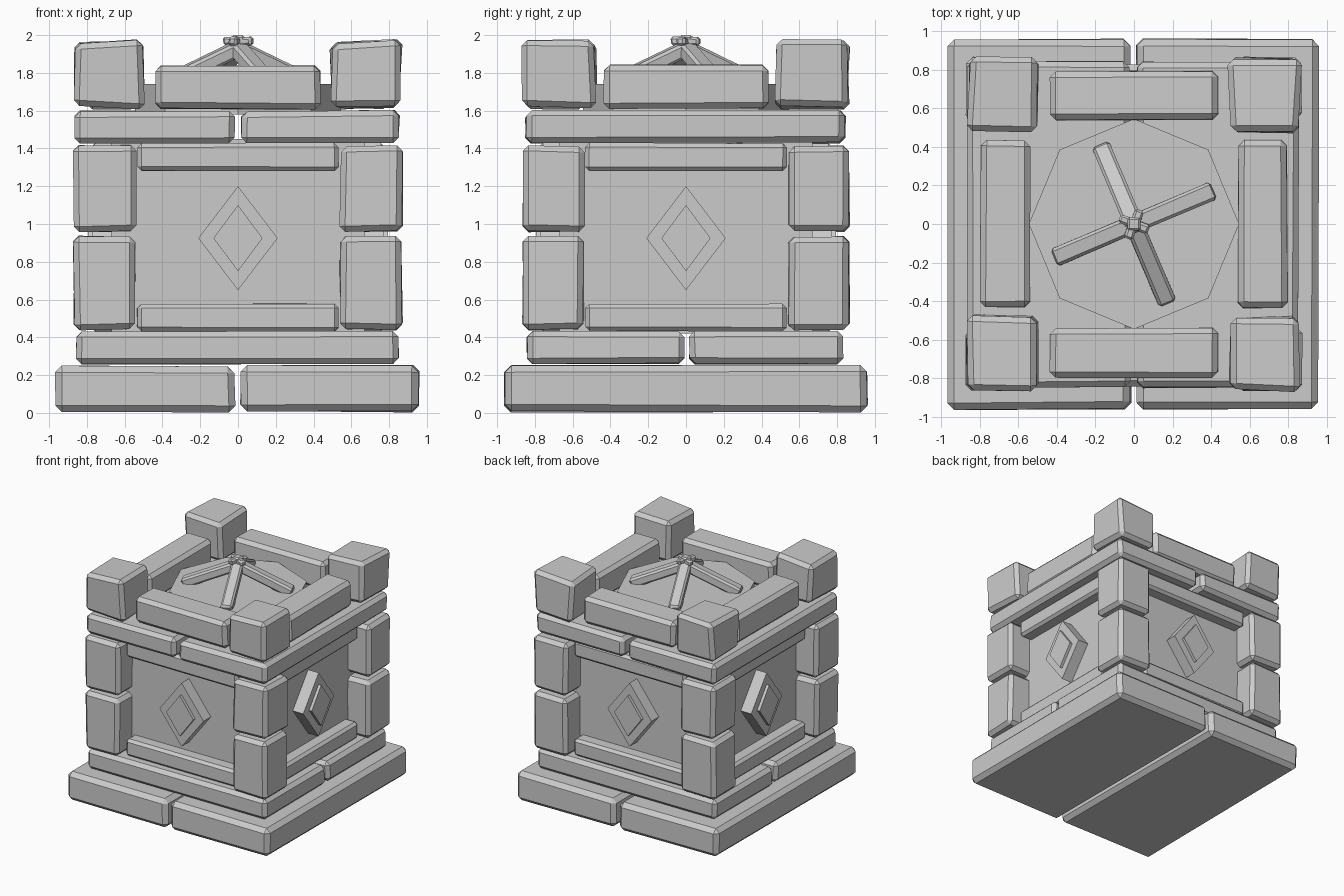
import bpy, bmesh, random
from math import radians
from mathutils import Matrix, Vector

random.seed(4)
if "Cube" in bpy.data.objects:
    bpy.data.objects.remove(bpy.data.objects["Cube"])

stone = bpy.data.materials.new("grey_stone")
stone.use_nodes = True
GREY = (0.6, 0.6, 0.6, 1)
stone.diffuse_color = GREY
stone.node_tree.nodes["Principled BSDF"].inputs["Base Color"].default_value = GREY


def finish(bm, name, matrix=Matrix()):
    bm.transform(matrix)
    bmesh.ops.recalc_face_normals(bm, faces=bm.faces)
    mesh = bpy.data.meshes.new(name)
    bm.to_mesh(mesh)
    bm.free()
    mesh.materials.append(stone)
    obj = bpy.data.objects.new(name, mesh)
    bpy.context.collection.objects.link(obj)
    return obj


def block(name, xs, ys, zs, bevel=0.03, rough=0.006, matrix=Matrix()):
    """Chamfered, slightly uneven stone filling the given ranges."""
    bm = bmesh.new()
    bmesh.ops.create_cube(bm, size=1)
    for v in bm.verts:
        for i, (lo, hi) in enumerate((xs, ys, zs)):
            inward = -1 if v.co[i] > 0 else 1
            v.co[i] = (hi if v.co[i] > 0 else lo) + inward * random.uniform(0, 2 * rough)
    if bevel:
        bmesh.ops.bevel(bm, geom=bm.edges[:], offset=bevel, segments=1,
                        affect='EDGES', clamp_overlap=True)
    return finish(bm, name, matrix)


def prism(name, sides, rx, ry, z0, z1, matrix=Matrix()):
    bm = bmesh.new()
    bmesh.ops.create_cone(bm, cap_ends=True, segments=sides, radius1=1, radius2=1, depth=1)
    shape = Matrix.Translation((0, 0, (z0 + z1) / 2)) @ Matrix.Diagonal((rx, ry, z1 - z0, 1))
    return finish(bm, name, matrix @ shape)


# Stepped base: slabs split across, then along
block("base_slab_right", (-0.97, -0.01), (-0.965, 0.965), (0, 0.255), 0.035)
block("base_slab_left", (0.005, 0.965), (-0.965, 0.965), (0, 0.255), 0.035)
block("lower_course_front", (-0.86, 0.855), (-0.85, -0.005), (0.255, 0.435))
block("lower_course_back", (-0.86, 0.855), (0.01, 0.835), (0.255, 0.435))

# Core and upper course
block("core", (-0.67, 0.67), (-0.67, 0.67), (0.42, 1.45), 0, 0)
block("upper_course_right", (-0.87, -0.015), (-0.855, 0.85), (1.425, 1.605))
block("upper_course_left", (0.01, 0.86), (-0.855, 0.85), (1.425, 1.605))

# Corner pillars and crown corner stones
for sx, side in ((-1, "right"), (1, "left")):
    for sy, end in ((-1, "front"), (1, "back")):
        xs = sorted((sx * 0.535, sx * 0.875))
        ys = sorted((sy * 0.535, sy * 0.87))
        block(f"lower_pillar_{end}_{side}", xs, ys, (0.435, 0.94))
        block(f"upper_pillar_{end}_{side}", xs, ys, (0.955, 1.42))
        block(f"crown_corner_{end}_{side}", sorted((sx * 0.48, sx * 0.875)),
              sorted((sy * 0.465, sy * 0.875)), (1.6, 1.98), 0.03, 0.015)

# Each wall: two trims, a stepped diamond and a crown beam
for k, side in enumerate(("front", "left", "back", "right")):
    turn = Matrix.Rotation(radians(90 * k), 4, 'Z')
    block(f"bottom_trim_{side}", (-0.535, 0.535), (-0.78, -0.6), (0.43, 0.58), 0.022, 0.002, turn)
    block(f"top_trim_{side}", (-0.535, 0.535), (-0.78, -0.6), (1.28, 1.43), 0.022, 0.002, turn)
    block(f"crown_beam_{side}", (-0.44, 0.44), (-0.8, -0.535), (1.605, 1.845), 0.03, 0.005, turn)
    face = turn @ Matrix.Translation((0, 0, 0.925)) @ Matrix.Rotation(radians(90), 4, 'X')
    prism(f"diamond_{side}", 4, 0.21, 0.275, 0.64, 0.77, face)
    prism(f"diamond_centre_{side}", 4, 0.13, 0.175, 0.75, 0.795, face)

# Octagonal roof plate
prism("roof_plate", 8, 0.545, 0.545, 1.58, 1.74)

# Four sloping arms meeting at a small knot
apex = Matrix.Translation((0, 0, 1.975))
for k in range(4):
    spin = apex @ Matrix.Rotation(radians(23 + 90 * k), 4, 'Z')
    slope = spin @ Matrix.Rotation(radians(24), 4, 'Y')
    block(f"roof_arm_{k + 1}", (0, 0.5), (-0.05, 0.05), (-0.085, 0), 0.015, 0.002, slope)
    knot = spin @ Matrix.Rotation(radians(45), 4, 'Z')
    block(f"knot_lobe_{k + 1}", (0.01, 0.085), (-0.028, 0.028), (-0.035, 0.02), 0.012, 0.004, knot)
block("knot_centre", (-0.035, 0.035), (-0.035, 0.035), (-0.04, 0.025), 0.012, 0, apex)
